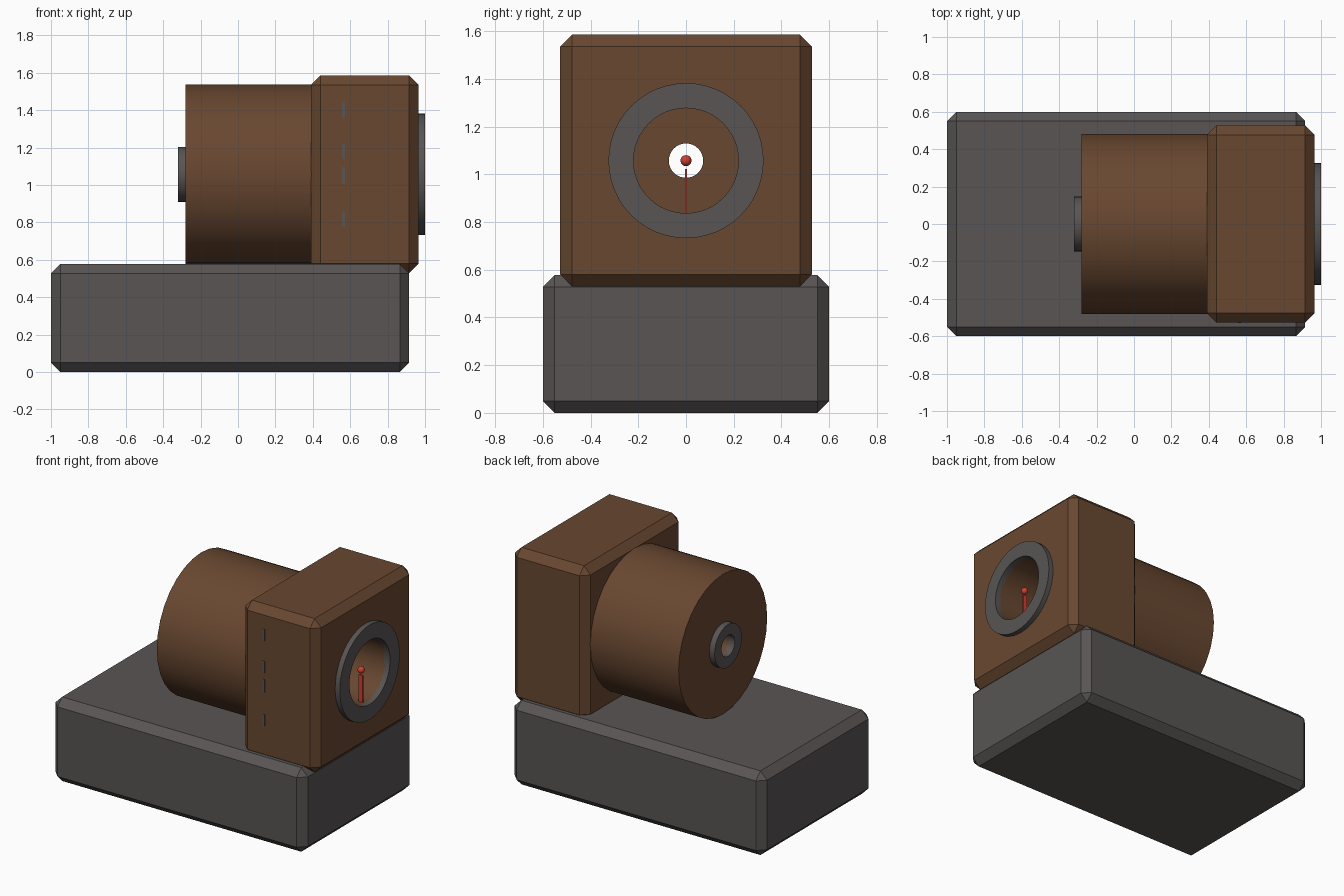
import bpy, bmesh, math
from mathutils import Matrix

if "Cube" in bpy.data.objects:
    bpy.data.objects.remove(bpy.data.objects["Cube"])

AXIS_Z = 1.057   # height of the sight axis


def material(name, rgb):
    m = bpy.data.materials.new(name)
    m.diffuse_color = (*rgb, 1)
    m.use_nodes = True
    m.node_tree.nodes["Principled BSDF"].inputs["Base Color"].default_value = m.diffuse_color
    return m


GREY = material("dark grey", (0.098, 0.090, 0.088))
BROWN = material("brown", (0.140, 0.064, 0.030))
RED = material("red", (0.62, 0.05, 0.03))


def finish(name, bm, mat, smooth=False):
    bmesh.ops.recalc_face_normals(bm, faces=bm.faces)
    me = bpy.data.meshes.new(name)
    bm.to_mesh(me)
    bm.free()
    me.materials.append(mat)
    ob = bpy.data.objects.new(name, me)
    bpy.context.collection.objects.link(ob)
    bpy.ops.object.select_all(action='DESELECT')
    ob.select_set(True)
    bpy.context.view_layer.objects.active = ob
    if smooth:
        bpy.ops.object.shade_smooth_by_angle(angle=math.radians(30))
    return ob


def box(name, lo, hi, mat, chamfer=0.0):
    bm = bmesh.new()
    bmesh.ops.create_cube(bm, size=1)
    for v in bm.verts:
        v.co = [(a + b) / 2 + c * (b - a) for a, b, c in zip(lo, hi, v.co)]
    if chamfer:
        bmesh.ops.bevel(bm, geom=bm.edges[:], offset=chamfer, segments=1,
                        affect='EDGES')
    return finish(name, bm, mat)


def tube(name, x0, x1, outer, inner, mat, sides=32):
    """Ring-shaped tube along x, centred on the sight axis."""
    bm = bmesh.new()
    loops = []
    for x, r in ((x0, outer), (x1, outer), (x1, inner), (x0, inner)):
        loops.append([bm.verts.new((x, r * math.cos(t), AXIS_Z + r * math.sin(t)))
                      for t in (2 * math.pi * i / sides for i in range(sides))])
    for k in range(4):
        a, b = loops[k], loops[(k + 1) % 4]
        for i in range(sides):
            j = (i + 1) % sides
            bm.faces.new((a[i], a[j], b[j], b[i]))
    return finish(name, bm, mat, True)


def bead(name, loc, r, mat):
    bm = bmesh.new()
    bmesh.ops.create_uvsphere(bm, u_segments=16, v_segments=10, radius=r,
                              matrix=Matrix.Translation(loc))
    return finish(name, bm, mat, True)


# Base block
box("base_block", (-1, -0.6, 0), (0.915, 0.6, 0.577), GREY, 0.05)

# Front housing with a round bore
housing = box("front_housing", (0.39, -0.527, 0.53), (0.965, 0.527, 1.585), BROWN, 0.05)
bm = bmesh.new()
bmesh.ops.create_cone(bm, cap_ends=True, segments=48, radius1=0.22, radius2=0.22, depth=1.0,
                      matrix=Matrix.Translation((0.7, 0, AXIS_Z))
                      @ Matrix.Rotation(math.pi / 2, 4, 'Y'))
cutter = finish("bore_cutter", bm, BROWN)
cutter.hide_render = True
mod = housing.modifiers.new("bore", 'BOOLEAN')
mod.operation = 'DIFFERENCE'
mod.solver = 'EXACT'
mod.object = cutter
bpy.ops.object.select_all(action='DESELECT')
housing.select_set(True)
bpy.context.view_layer.objects.active = housing
bpy.ops.object.modifier_apply(modifier="bore")
bpy.data.objects.remove(cutter)
bpy.ops.object.shade_smooth_by_angle(angle=math.radians(30))

# Rear barrel with a small peep hole, and the two rims
tube("rear_barrel", -0.28, 0.41, 0.48, 0.072, BROWN)
tube("rear_rim", -0.32, -0.27, 0.147, 0.072, GREY)
tube("front_rim", 0.955, 1.0, 0.325, 0.22, GREY, 48)

# Red pointer inside the front rim
box("pointer_post", (0.92, -0.005, 0.83), (0.95, 0.005, 1.022), RED)
bead("pointer_bead", (0.935, 0, AXIS_Z), 0.023, RED)

# Small grey slits flush with the housing side
for i, (z, h) in enumerate(((0.815, 0.08), (1.05, 0.09), (1.18, 0.08), (1.4, 0.08))):
    box(f"side_slit_{i + 1}", (0.557, -0.529, z - h / 2), (0.573, -0.525, z + h / 2), GREY)
